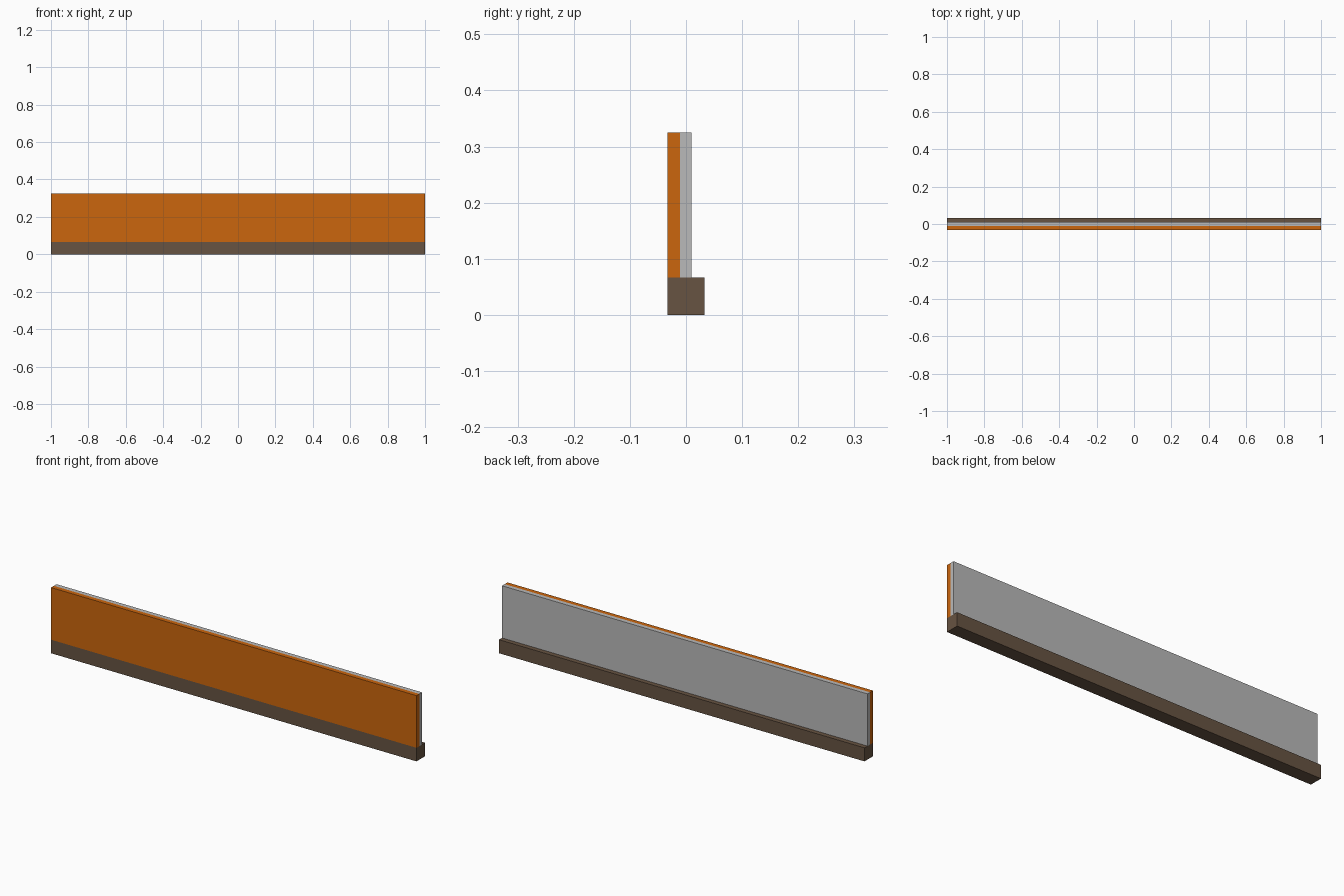
import bpy

if "Cube" in bpy.data.objects:
    bpy.data.objects.remove(bpy.data.objects["Cube"])


def material(name, rgb):
    m = bpy.data.materials.new(name)
    m.diffuse_color = (*rgb, 1.0)
    m.use_nodes = True
    m.node_tree.nodes["Principled BSDF"].inputs["Base Color"].default_value = m.diffuse_color
    return m


def box(name, y0, y1, z0, z1, mat):
    """Full-length bar spanning x = -1..1."""
    bpy.ops.mesh.primitive_cube_add(size=1, location=(0, (y0 + y1) / 2, (z0 + z1) / 2))
    ob = bpy.context.object
    ob.name = name
    ob.scale = (2, y1 - y0, z1 - z0)
    bpy.ops.object.transform_apply(location=False, rotation=False, scale=True)
    ob.data.materials.append(mat)
    return ob


orange = material("orange", (0.60, 0.133, 0.004))
grey = material("light_grey", (0.49, 0.49, 0.49))
brown = material("dark_brown", (0.135, 0.087, 0.054))

# Square beam at the foot
box("base_beam", -0.033, 0.033, 0.0, 0.067, brown)
# Two-layer upright board: orange facing in front, grey backing behind
box("front_panel", -0.033, -0.011, 0.067, 0.325, orange)
box("back_panel", -0.011, 0.010, 0.067, 0.325, grey)
